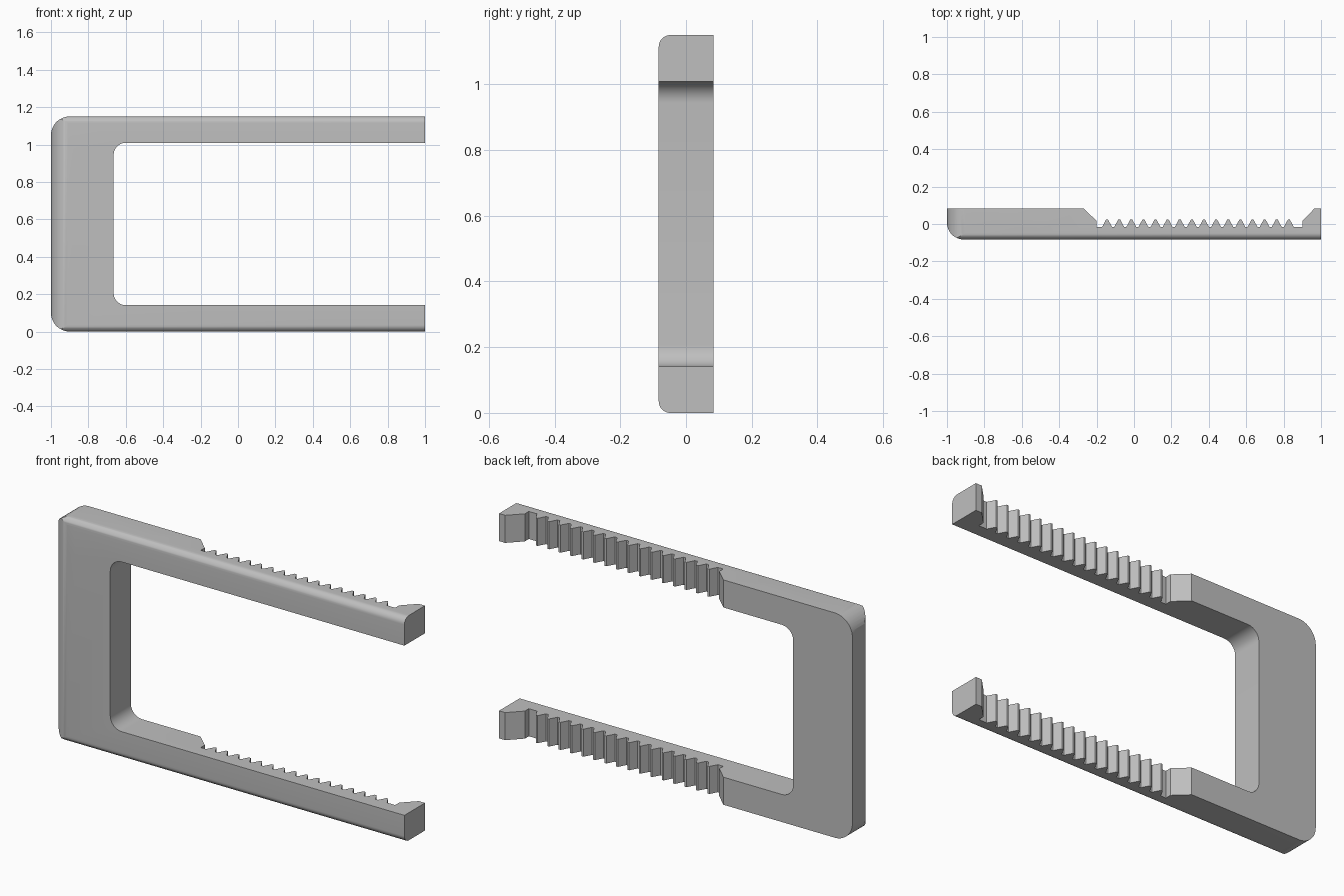
import bpy, bmesh
from math import sin, cos, radians

cube = bpy.data.objects.get("Cube")
if cube:
    bpy.data.objects.remove(cube, do_unlink=True)

X, Y, H = 1.0, 0.083, 1.15      # half length, half depth, height
ARM = 0.141                     # arm thickness
INNER = -0.665                  # inside face of the bridge

grey = bpy.data.materials.new("grey plastic")
grey.use_nodes = True
colour = (0.52, 0.52, 0.52, 1)
grey.diffuse_color = colour
grey.node_tree.nodes["Principled BSDF"].inputs["Base Color"].default_value = colour


def arc(cx, cy, r, start, end, steps=10):
    """Points on a circular arc, angles in degrees."""
    angles = [radians(start + (end - start) * i / steps) for i in range(steps + 1)]
    return [(cx + r * cos(a), cy + r * sin(a)) for a in angles]


def prism(name, profile, place, low, high):
    """Extrude a closed 2D profile; place maps (u, v, depth) to xyz."""
    bm = bmesh.new()
    ends = [[bm.verts.new(place(u, v, d)) for u, v in profile] for d in (low, high)]
    for ring in ends:
        bm.faces.new(ring)
    n = len(profile)
    for i in range(n):
        j = (i + 1) % n
        bm.faces.new((ends[0][i], ends[0][j], ends[1][j], ends[1][i]))
    bmesh.ops.recalc_face_normals(bm, faces=bm.faces)
    mesh = bpy.data.meshes.new(name)
    bm.to_mesh(mesh)
    bm.free()
    mesh.materials.append(grey)
    obj = bpy.data.objects.new(name, mesh)
    bpy.context.collection.objects.link(obj)
    return obj


# U-shaped outline with rounded outer and inner corners
r, q = 0.1, 0.065
outline = [(X + 0.1, 0), (X + 0.1, ARM)]
outline += arc(INNER + q, ARM + q, q, 270, 180)
outline += arc(INNER + q, H - ARM - q, q, 180, 90)
outline += [(X + 0.1, H - ARM), (X + 0.1, H)]
outline += arc(r - X, H - r, r, 90, 180)
outline += arc(r - X, r, r, 180, 270)
clip = prism("toothed_clip", outline, lambda u, v, d: (u, d, v), -0.2, 0.2)

# Plan shape: rounded front of the bridge and a toothed recess along the back
VALLEY, PEAK, LIP = -0.015, 0.024, 0.017
plan = arc(0.09 - X, 0.09 - Y, 0.09, 180, 270) + [(X, -Y), (X, Y), (0.965, Y)]
plan += [(0.9, LIP), (0.9, VALLEY)]
teeth, first, pitch = 16, -0.144, 0.0648
for i in reversed(range(teeth)):
    x = first + i * pitch
    plan += [(x + 0.026, VALLEY), (x + 0.005, PEAK),
             (x - 0.005, PEAK), (x - 0.026, VALLEY)]
plan += [(-0.2, VALLEY), (-0.2, LIP), (-0.27, Y), (-X, Y)]
plan_cutter = prism("plan_cutter", plan, lambda u, v, d: (u, v, d), -0.2, H + 0.2)

# Cross-section: rounded long edges along the front
e = 0.035
section = [(Y, 0), (Y, H)]
section += arc(e - Y, H - e, e, 90, 180) + arc(e - Y, e, e, 180, 270)
edge_cutter = prism("edge_cutter", section, lambda u, v, d: (d, u, v), -1.2, 1.2)

# Keep only the volume shared by all three shapes
bpy.context.view_layer.objects.active = clip
for cutter in (plan_cutter, edge_cutter):
    mod = clip.modifiers.new("shape", "BOOLEAN")
    mod.operation = "INTERSECT"
    mod.solver = "EXACT"
    mod.object = cutter
    bpy.ops.object.modifier_apply(modifier=mod.name)
    bpy.data.objects.remove(cutter, do_unlink=True)

bpy.ops.object.select_all(action="DESELECT")
clip.select_set(True)
bpy.ops.object.shade_smooth_by_angle(angle=radians(25))
